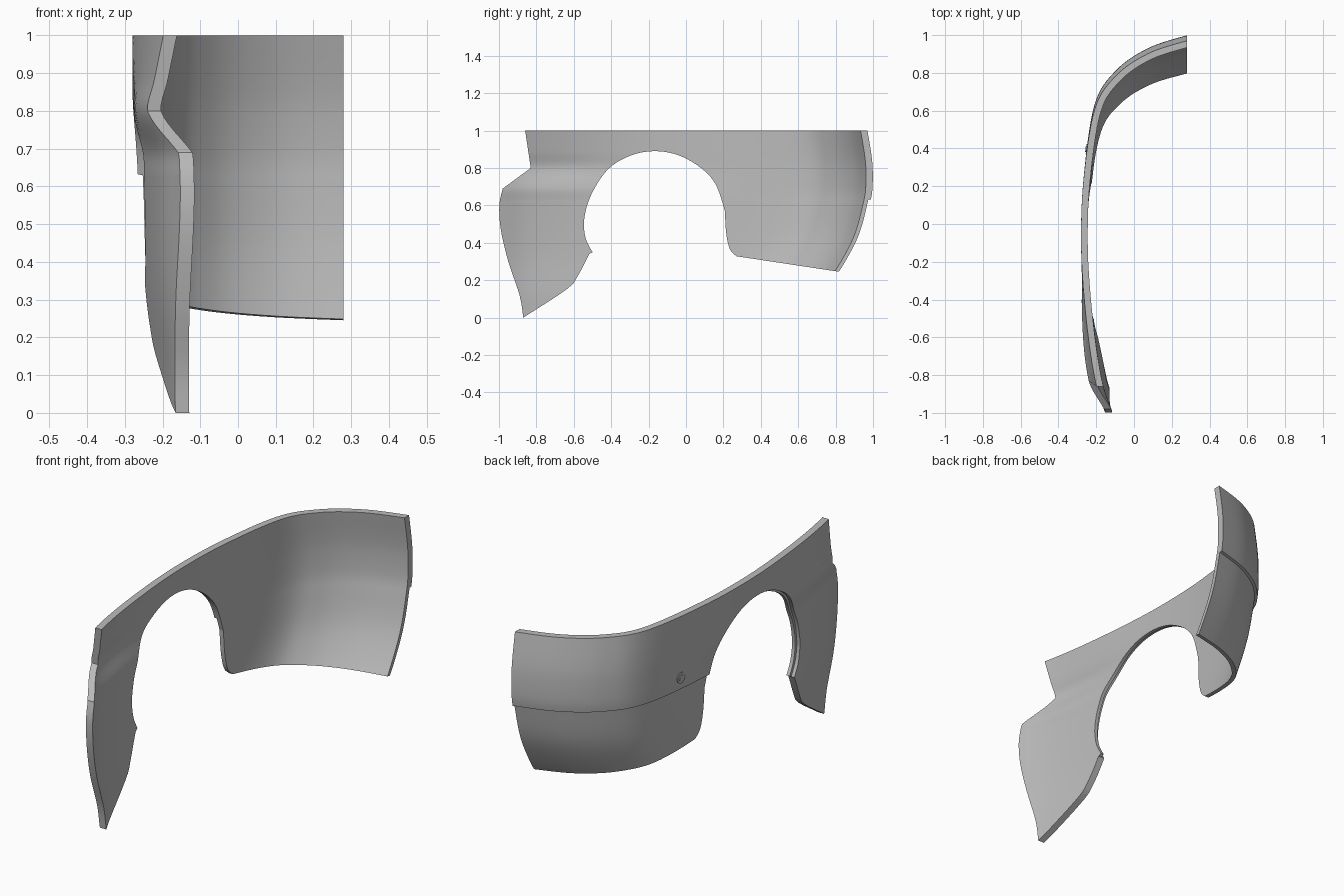
import bpy, bmesh
from mathutils import Vector

if "Cube" in bpy.data.objects:
    bpy.data.objects.remove(bpy.data.objects["Cube"])

grey = bpy.data.materials.new("panel grey")
grey.use_nodes = True
grey.diffuse_color = (0.5, 0.5, 0.5, 1)
grey.node_tree.nodes["Principled BSDF"].inputs["Base Color"].default_value = (0.5, 0.5, 0.5, 1)

# Outer plan line, from the front end round to the rear end
PLAN = [(-0.13, -1.1), (-0.17, -1), (-0.225, -0.83), (-0.262, -0.55), (-0.28, -0.1),
        (-0.266, 0.25), (-0.21, 0.63), (-0.1, 0.81), (0.07, 0.93), (0.28, 1), (0.42, 1.03)]
# Height, then how far the side, rear and front move inward there
ROWS = [(-0.06, 0.015, 0.3, 0.045), (0, 0.015, 0.3, 0.035), (0.12, 0.015, 0.25, 0.028),
        (0.3, 0.012, 0.135, 0.012), (0.45, 0.01, 0.06, 0.008), (0.63, 0.006, 0.012, 0.012),
        (0.69, 0.004, 0.003, 0.015), (0.8, 0, 0.002, -0.015), (0.88, 0, 0.01, 0), (1, 0, 0.03, 0.02)]
THICK = 0.035
SEAM = 0.63


def spline(pts, steps):
    """Smooth curve through 2D points."""
    out = []
    for i in range(len(pts) - 1):
        p0, p1, p2, p3 = (Vector(pts[min(max(i + k, 0), len(pts) - 1)]) for k in (-1, 0, 1, 2))
        for s in range(steps):
            t = s / steps
            out.append(p1 + 0.5 * t * (p2 - p0 + t * (2 * p0 - 5 * p1 + 4 * p2 - p3
                                                      + t * (3 * (p1 - p2) + p3 - p0))))
    return out + [Vector(pts[-1])]


def row_at(z):
    """Inward shifts at a height, eased between the listed rows."""
    n = len(ROWS)
    i = max(k for k in range(n - 1) if ROWS[k][0] <= z + 1e-6)
    a, b = ROWS[i], ROWS[i + 1]
    prev, nxt = ROWS[max(i - 1, 0)], ROWS[min(i + 2, n - 1)]
    h = b[0] - a[0]
    t = (z - a[0]) / h
    res = []
    for k in (1, 2, 3):
        m0 = (b[k] - prev[k]) / (b[0] - prev[0]) * h
        m1 = (nxt[k] - a[k]) / (nxt[0] - a[0]) * h
        res.append((2*t**3 - 3*t*t + 1) * a[k] + (t**3 - 2*t*t + t) * m0
                   + (3*t*t - 2*t**3) * b[k] + (t**3 - t*t) * m1)
    return res


def ease(v, lo, hi):
    t = min(max((v - lo) / (hi - lo), 0), 1)
    return t * t * (3 - 2 * t)


BASE = spline(PLAN, 8)


def ring_at(z, depth, stepped=False):
    """Plan line at a height, moved inward by depth."""
    side, rear, front = row_at(z)
    line = []
    for p in BASE:
        wb, wf = ease(p.y, 0.1, 0.62), ease(-p.y, 0.1, 0.8)
        line.append(Vector((p.x + side * (1 - wb) + front * wf, p.y - rear * wb)))
    out = []
    for i, p in enumerate(line):
        d = (line[min(i + 1, len(line) - 1)] - line[max(i - 1, 0)]).normalized()
        inset = depth + (0.013 if stepped and p.y > 0.1 else 0)
        out.append(Vector((p.x + d.y * inset, p.y - d.x * inset, z)))
    return out


def finish(ob):
    ob.data.materials.clear()
    ob.data.materials.append(grey)
    bpy.ops.object.select_all(action='DESELECT')
    ob.select_set(True)
    bpy.context.view_layer.objects.active = ob
    bpy.ops.object.shade_smooth_by_angle(angle=0.5)


def new_object(name, bm):
    bmesh.ops.recalc_face_normals(bm, faces=bm.faces)
    me = bpy.data.meshes.new(name)
    bm.to_mesh(me)
    bm.free()
    ob = bpy.data.objects.new(name, me)
    bpy.context.collection.objects.link(ob)
    return ob


def shell(name, outer, inner, outline):
    """Curved sheet between two depths, trimmed to a side outline."""
    heights = [(-0.05 + 0.68 * i / 28, True) for i in range(29)]
    heights += [(SEAM + 0.002 + (1 - SEAM - 0.002) * i / 20, False) for i in range(21)]
    bm = bmesh.new()
    grids = []
    for depth, is_outer in ((outer, outer == 0), (inner, False)):
        grids.append([[bm.verts.new(p) for p in ring_at(z, depth, low and is_outer)]
                      for z, low in heights])
    a, b = grids
    for g in grids:
        for r0, r1 in zip(g, g[1:]):
            for i in range(len(r0) - 1):
                bm.faces.new((r0[i], r0[i + 1], r1[i + 1], r1[i]))
    for k in (0, -1):
        for i in range(len(a[0]) - 1):
            bm.faces.new((a[k][i], a[k][i + 1], b[k][i + 1], b[k][i]))
        for i in range(len(a) - 1):
            bm.faces.new((a[i][k], a[i + 1][k], b[i + 1][k], b[i][k]))
    ob = new_object(name, bm)

    # Trimming block: the outline pulled straight across the model
    bm = bmesh.new()
    face = bm.faces.new([bm.verts.new((-0.6, y, z)) for y, z in outline])
    pulled = bmesh.ops.extrude_face_region(bm, geom=[face])["geom"]
    bmesh.ops.translate(bm, vec=(0.88, 0, 0),
                        verts=[v for v in pulled if isinstance(v, bmesh.types.BMVert)])
    cutter = new_object("trim_helper", bm)
    cutter.hide_render = True
    mod = ob.modifiers.new("trim", 'BOOLEAN')
    mod.operation, mod.solver, mod.object = 'INTERSECT', 'EXACT', cutter
    bpy.context.view_layer.objects.active = ob
    bpy.ops.object.modifier_apply(modifier=mod.name)
    bpy.data.objects.remove(cutter)
    finish(ob)
    return ob


# Wheel arch opening, and the slightly wider opening of the outer panel
arch = spline([(-0.5, 0.35), (-0.535, 0.42), (-0.545, 0.52), (-0.51, 0.65), (-0.42, 0.79),
               (-0.3, 0.865), (-0.17, 0.89), (-0.04, 0.868), (0.08, 0.8), (0.16, 0.71), (0.208, 0.57)], 5)
centre = Vector((-0.17, 0.52))
wide = [centre + (p - centre) * (1 + 0.05 * (1 - i / (len(arch) - 1))) for i, p in enumerate(arch)]

front_edge = spline([(-0.98, 0.69), (-0.998, 0.6), (-0.99, 0.47), (-0.95, 0.3), (-0.89, 0.12), (-0.87, 0)], 5)
lower_front = spline([(-0.87, 0), (-0.64, 0.15), (-0.58, 0.22), tuple(wide[0])], 4)
rear_leg = spline([tuple(arch[-1]), (0.215, 0.45), (0.235, 0.365), (0.27, 0.328)], 4)
outline = ([(-0.86, 1.1), (-0.86, 1), (-0.83, 0.8)] + front_edge + lower_front[1:] + wide[1:]
           + rear_leg[1:] + [(0.82, 0.245), (1.2, 0.19), (1.2, 1.1)])
shell("side_panel", 0, THICK, outline)
shell("arch_lip", THICK * 0.5, THICK, arch + wide[-2::-1])

# Round cap on the rear quarter
ring = ring_at(0.69, 0)
i = min(range(len(ring)), key=lambda k: abs(ring[k].y - 0.38))
tangent = ring[i + 1] - ring[i - 1]
normal = Vector((-tangent.y, tangent.x, 0)).normalized()
for name, radius, lift in (("cap_rim", 0.027, 0.004), ("cap_centre", 0.016, 0.008)):
    bpy.ops.mesh.primitive_cylinder_add(vertices=24, radius=radius, depth=0.02,
                                        location=ring[i] + normal * (lift - 0.01))
    cap = bpy.context.object
    cap.name = name
    cap.rotation_euler = normal.to_track_quat('Z', 'Y').to_euler()
    finish(cap)
